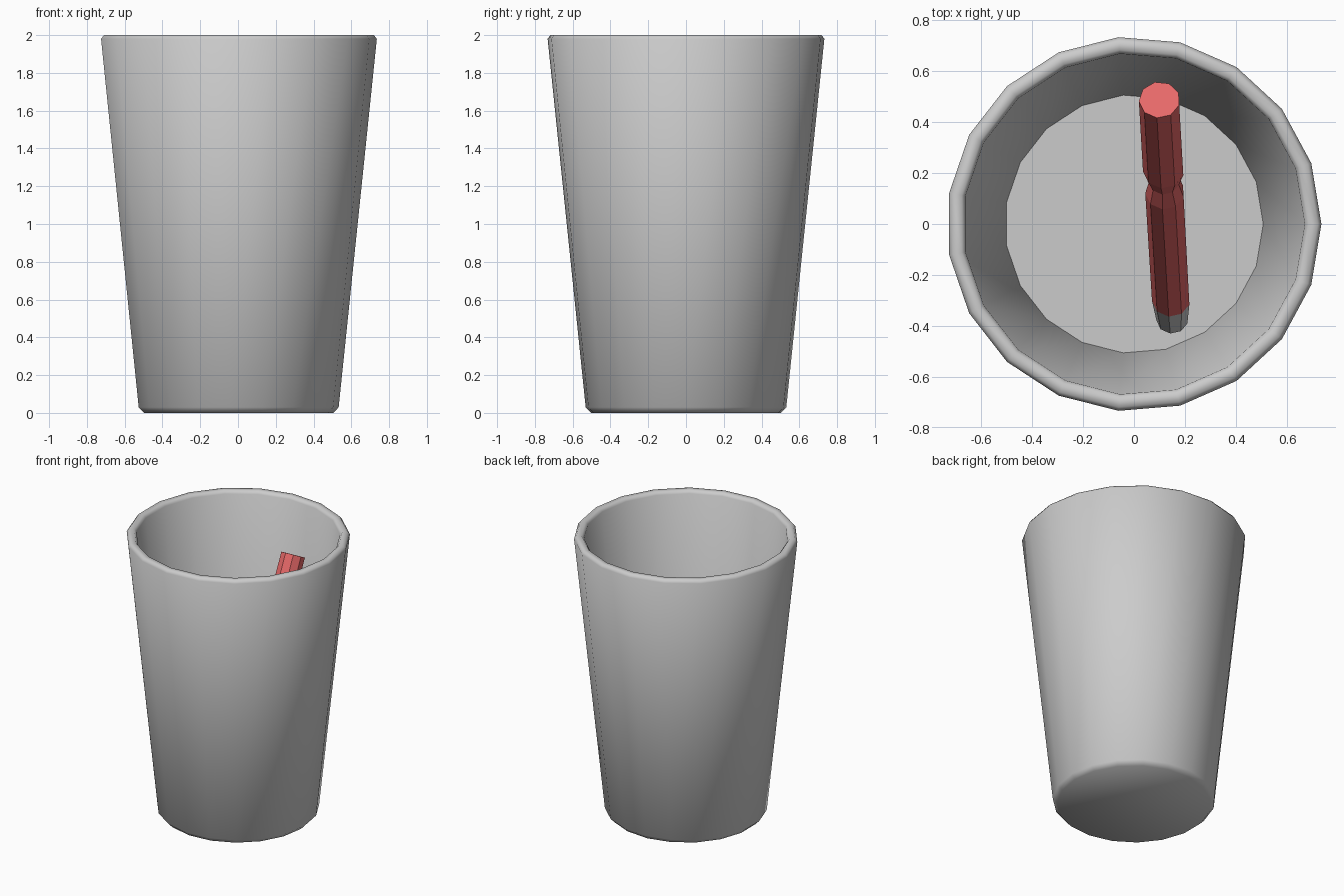
import bpy, bmesh, math
from mathutils import Vector

cube = bpy.data.objects.get("Cube")
if cube:
    bpy.data.objects.remove(cube, do_unlink=True)


def material(name, rgb):
    mat = bpy.data.materials.new(name)
    mat.use_nodes = True
    mat.diffuse_color = (*rgb, 1)
    mat.node_tree.nodes["Principled BSDF"].inputs["Base Color"].default_value = (*rgb, 1)
    return mat


def lathe(name, profile, sides, mats, close_start=True, close_end=True):
    """Spin (radius, height) rings around z; each band is (radius, height, material index)."""
    bm = bmesh.new()
    rings = []
    for r, z, _ in profile:
        rings.append([bm.verts.new((r * math.cos(a), r * math.sin(a), z))
                      for a in (2 * math.pi * i / sides for i in range(sides))])
    for k in range(len(rings) - 1):
        low, high = rings[k], rings[k + 1]
        for i in range(sides):
            j = (i + 1) % sides
            bm.faces.new((low[i], low[j], high[j], high[i])).material_index = profile[k][2]
    if close_start:
        bm.faces.new(rings[0][::-1]).material_index = profile[0][2]
    if close_end:
        bm.faces.new(rings[-1]).material_index = profile[-1][2]
    bmesh.ops.recalc_face_normals(bm, faces=bm.faces)
    mesh = bpy.data.meshes.new(name)
    bm.to_mesh(mesh)
    bm.free()
    for m in mats:
        mesh.materials.append(m)
    obj = bpy.data.objects.new(name, mesh)
    bpy.context.collection.objects.link(obj)
    return obj


grey = material("cup grey", (0.6, 0.6, 0.6))
red = material("pen red", (0.8, 0.14, 0.14))

# Cup: bevelled base, tapered outer wall, rounded rim, inner wall and floor
cup = lathe("cup", [
    (0.505, 0.0, 0), (0.533, 0.03, 0), (0.735, 1.98, 0), (0.72, 2.0, 0),
    (0.685, 2.0, 0), (0.67, 1.98, 0), (0.507, 0.05, 0)], 19, [grey])
bpy.context.view_layer.objects.active = cup
cup.select_set(True)
bpy.ops.object.shade_smooth_by_angle(angle=math.radians(60))
cup.select_set(False)

# Pen: grey tip, red barrel, grooved neck and red cap, leaning across the cup
foot, head = Vector((0.15, -0.375, 0.09)), Vector((0.1, 0.487, 1.69))
axis = head - foot
n = axis.length
pen = lathe("pen", [
    (0.062, 0.0, 1), (0.075, 0.09 * n, 0), (0.077, 0.58 * n, 0),
    (0.06, 0.63 * n, 0), (0.081, 0.68 * n, 0), (0.081, n, 0)], 9, [red, grey])
pen.location = foot
pen.rotation_mode = "QUATERNION"
pen.rotation_quaternion = axis.to_track_quat("Z", "Y")
